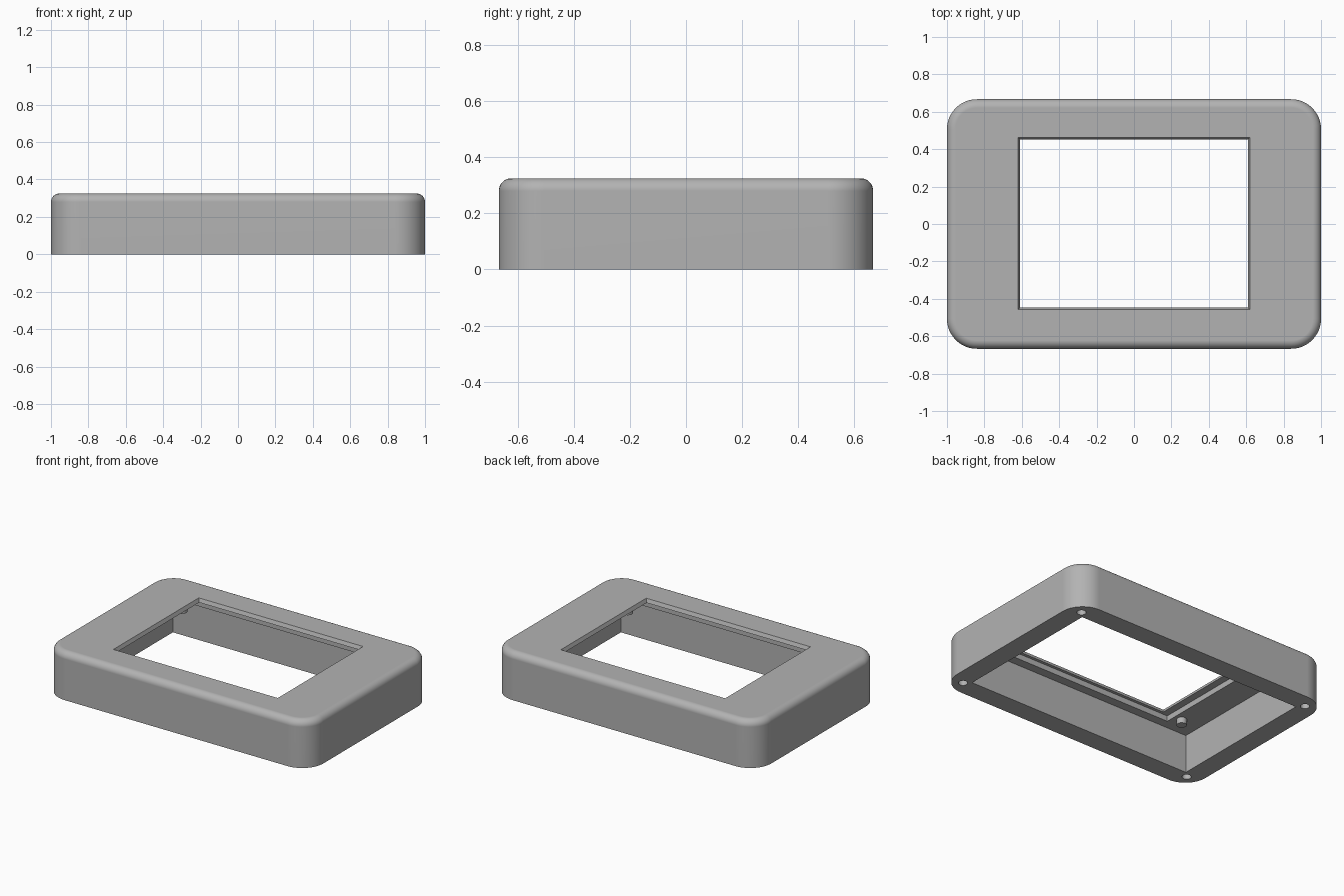
import bpy
import bmesh
from math import sin, cos, pi, radians

old = bpy.data.objects.get("Cube")
if old:
    bpy.data.objects.remove(old, do_unlink=True)

GREY = (0.45, 0.45, 0.45, 1)
grey = bpy.data.materials.new("plain grey")
grey.use_nodes = True
grey.diffuse_color = GREY
grey.node_tree.nodes["Principled BSDF"].inputs["Base Color"].default_value = GREY

HEIGHT = 0.325
CEILING = 0.262
STEPS = 12


def outline(hx, hy, r):
    """Counter-clockwise rectangle, with rounded corners if r is set."""
    points = []
    for i, (sx, sy) in enumerate([(1, 1), (-1, 1), (-1, -1), (1, -1)]):
        count = STEPS if r else 0
        for k in range(count + 1):
            a = pi / 2 * (i + (k / count if count else 0))
            points.append((sx * (hx - r) + r * cos(a), sy * (hy - r) + r * sin(a)))
    return points


def loft(name, rings, y=0):
    """Solid through rings of (half width, half depth, corner radius, z)."""
    bm = bmesh.new()
    layers = [[bm.verts.new((px, py + y, z)) for px, py in outline(hx, hy, r)]
              for hx, hy, r, z in rings]
    for low, high in zip(layers, layers[1:]):
        for i in range(len(low)):
            j = (i + 1) % len(low)
            bm.faces.new((low[i], low[j], high[j], high[i]))
    bm.faces.new(layers[0][::-1])
    bm.faces.new(layers[-1])
    return finish(name, bm)


def cylinder(name, x, y, radius, z0, z1):
    bm = bmesh.new()
    bmesh.ops.create_cone(bm, cap_ends=True, segments=24, radius1=radius,
                          radius2=radius, depth=z1 - z0)
    bmesh.ops.translate(bm, verts=bm.verts, vec=(x, y, (z0 + z1) / 2))
    return finish(name, bm)


def finish(name, bm):
    bmesh.ops.recalc_face_normals(bm, faces=bm.faces)
    mesh = bpy.data.meshes.new(name)
    bm.to_mesh(mesh)
    bm.free()
    mesh.materials.append(grey)
    obj = bpy.data.objects.new(name, mesh)
    bpy.context.collection.objects.link(obj)
    return obj


def activate(obj):
    bpy.ops.object.select_all(action='DESELECT')
    obj.select_set(True)
    bpy.context.view_layer.objects.active = obj


def cut(obj, cutter):
    cutter.hide_render = True
    mod = obj.modifiers.new("cut", 'BOOLEAN')
    mod.operation = 'DIFFERENCE'
    mod.solver = 'EXACT'
    mod.object = cutter
    activate(obj)
    bpy.ops.object.modifier_apply(modifier=mod.name)
    bpy.data.objects.remove(cutter, do_unlink=True)


def smooth(obj):
    activate(obj)
    bpy.ops.object.shade_smooth_by_angle(angle=radians(30))
    mod = obj.modifiers.new("even shading", 'WEIGHTED_NORMAL')
    mod.keep_sharp = True


# Outer shell with rounded corners and a rounded top edge
FILLET, CORNER = 0.045, 0.16
HX, HY = 1.0, 0.667
rings = [(HX, HY, CORNER, 0)]
for k in range(9):
    a = pi / 2 * k / 8
    inset = FILLET * (1 - cos(a))
    rings.append((HX - inset, HY - inset, CORNER - inset,
                  HEIGHT - FILLET + FILLET * sin(a)))
case = loft("case_shell", rings)

# Open cavity, display recess and bevelled window
cut(case, loft("cavity", [(0.862, 0.529, 0, -0.1), (0.862, 0.529, 0, CEILING)]))
cut(case, loft("recess", [(0.66, 0.47, 0, 0.2), (0.66, 0.47, 0, 0.3)], 0.003))
cut(case, loft("window", [(0.606, 0.446, 0, 0.29), (0.626, 0.466, 0, 0.34)], 0.003))

# Screw holes in the rim and short pegs under the ceiling
for sx in (-1, 1):
    for sy in (-1, 1):
        cut(case, cylinder("screw_hole", sx * 0.902, sy * 0.569, 0.029, -0.1, 0.2))
        side = ("left" if sx > 0 else "right") + ("_back" if sy > 0 else "_front")
        peg_y = 0.42 if sy > 0 else -0.394
        smooth(cylinder("peg_" + side, sx * 0.715, peg_y, 0.032, 0.222, CEILING + 0.01))
smooth(case)
